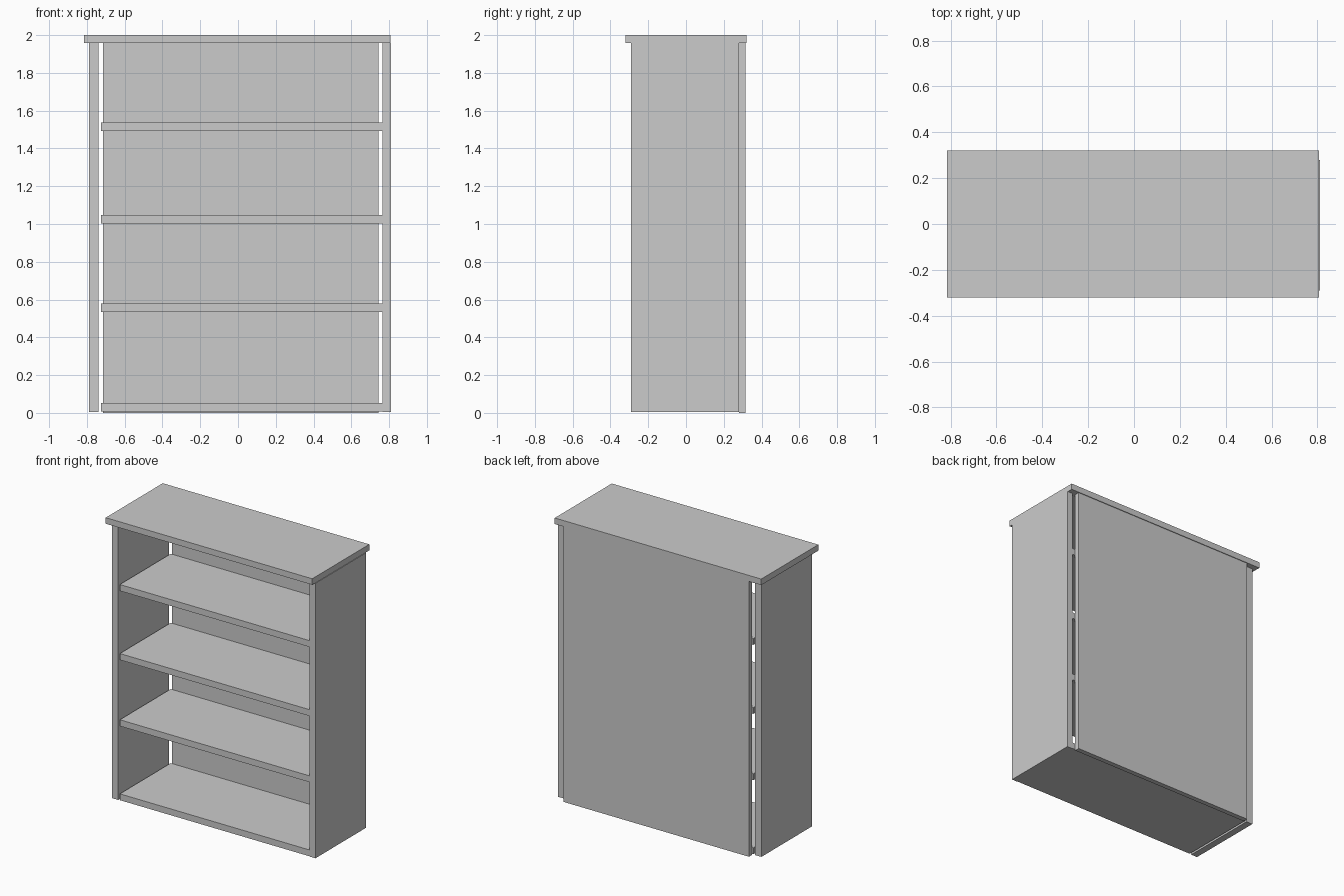
import bpy

if "Cube" in bpy.data.objects:
    bpy.data.objects.remove(bpy.data.objects["Cube"])


def box(name, x, y, z):
    """Axis-aligned board from (min, max) ranges."""
    bpy.ops.mesh.primitive_cube_add(
        size=1, location=[(a + b) / 2 for a, b in (x, y, z)])
    ob = bpy.context.object
    ob.name = name
    ob.scale = [b - a for a, b in (x, y, z)]
    bpy.ops.object.transform_apply(location=False, rotation=False, scale=True)
    return ob


DEPTH = (-0.29, 0.28)

# Overhanging top board
box("top_board", (-0.815, 0.807), (-0.32, 0.32), (1.957, 2.0))

# Side panels
box("left_side", (-0.788, -0.738), DEPTH, (0.005, 1.957))
box("right_side", (0.765, 0.811), DEPTH, (0.005, 1.957))

# Back panel, set behind the sides with a narrow gap at each end
box("back_panel", (-0.715, 0.743), (0.28, 0.315), (0.0, 1.957))

# Bottom board and three shelves, fixed to the right side
for i, z in enumerate((0.007, 0.533, 1.003, 1.493)):
    box("bottom_board" if i == 0 else f"shelf_{i}",
        (-0.725, 0.765), DEPTH, (z, z + 0.045))
